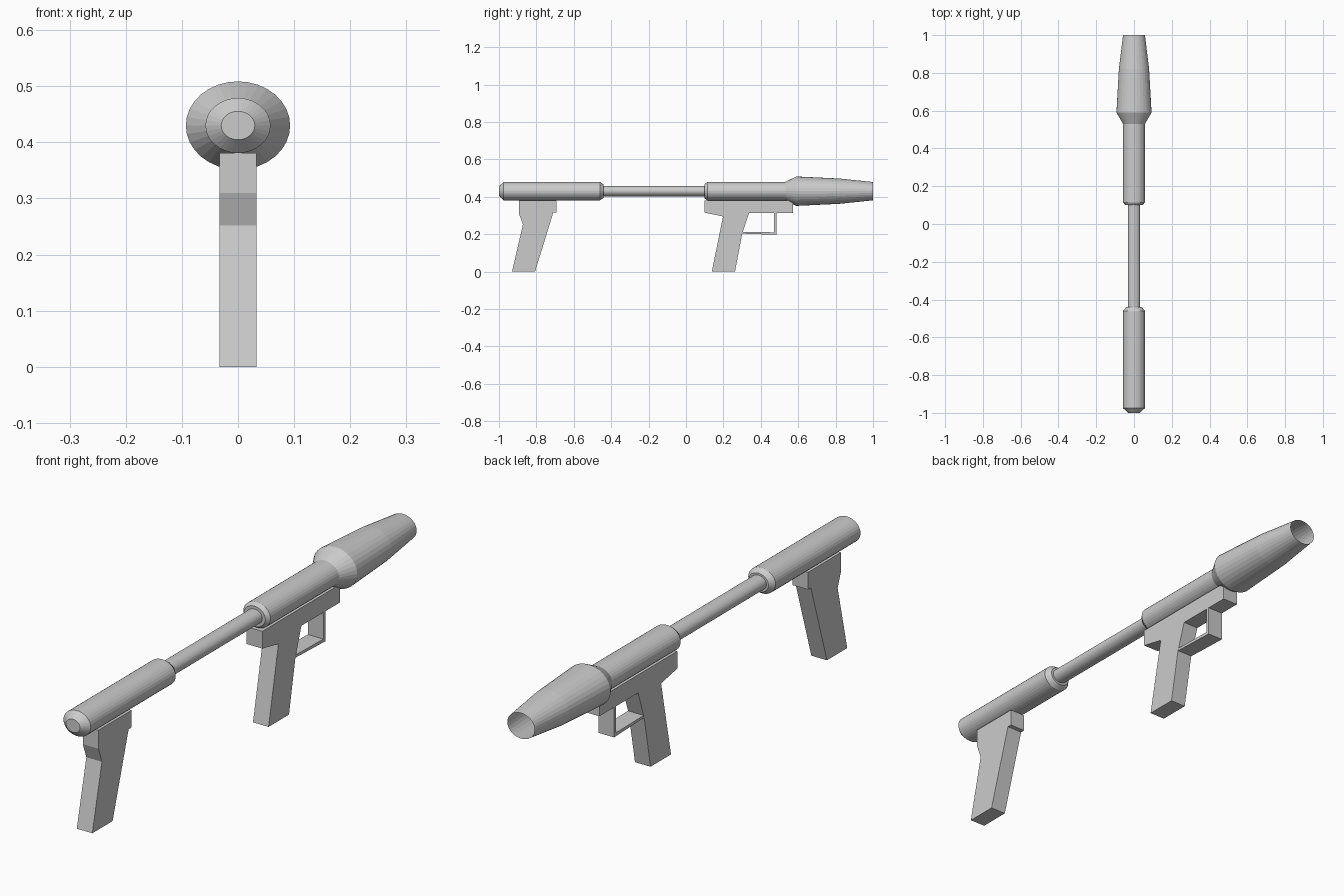
import bpy, bmesh, math

if "Cube" in bpy.data.objects:
    bpy.data.objects.remove(bpy.data.objects["Cube"])

SIDES = 32
AXIS_Z = 0.43      # height of the barrel axis
SQUASH = 0.845     # tubes are slightly flattened ellipses
HALF_W = 0.033     # half thickness of the grips


def finish(name, bm):
    me = bpy.data.meshes.new(name)
    bm.to_mesh(me)
    bm.free()
    ob = bpy.data.objects.new(name, me)
    bpy.context.collection.objects.link(ob)
    return ob


def lathe(name, profile, cap_back=False):
    """Revolve (y, radius) points around the barrel axis."""
    bm = bmesh.new()
    rings = []
    for y, r in profile:
        rings.append([bm.verts.new((r * math.cos(a), y, AXIS_Z + SQUASH * r * math.sin(a)))
                      for a in (2 * math.pi * i / SIDES for i in range(SIDES))])
    for lo, hi in zip(rings, rings[1:]):
        for i in range(SIDES):
            j = (i + 1) % SIDES
            bm.faces.new((lo[i], hi[i], hi[j], lo[j]))
    if cap_back:
        bm.faces.new(rings[0])
    return finish(name, bm)


def slab(name, outline):
    """Extrude a (y, z) outline across the width of the grips."""
    bm = bmesh.new()
    face = bm.faces.new([bm.verts.new((-HALF_W, y, z)) for y, z in outline])
    ext = bmesh.ops.extrude_face_region(bm, geom=[face])
    verts = [g for g in ext["geom"] if isinstance(g, bmesh.types.BMVert)]
    bmesh.ops.translate(bm, verts=verts, vec=(2 * HALF_W, 0, 0))
    bmesh.ops.recalc_face_normals(bm, faces=bm.faces)
    return finish(name, bm)


# Barrel assembly
lathe("rear_tube", [(-1.0, 0.03), (-0.975, 0.058), (-0.46, 0.058),
                    (-0.44, 0.042), (-0.44, 0.033)], cap_back=True)
lathe("connecting_rod", [(-0.44, 0.033), (0.10, 0.033)])
lathe("front_tube", [(0.10, 0.033), (0.10, 0.046), (0.115, 0.058), (0.53, 0.058)])
# Open, hollow muzzle
lathe("muzzle", [(0.53, 0.058), (0.59, 0.093), (0.82, 0.080), (1.0, 0.058)])

# Grips
slab("rear_grip", [(-0.893, 0.381), (-0.893, 0.31), (-0.872, 0.252), (-0.93, 0),
                   (-0.807, 0), (-0.71, 0.315), (-0.692, 0.315), (-0.692, 0.381)])
slab("front_grip", [(0.10, 0.381), (0.10, 0.315), (0.198, 0.295), (0.138, 0),
                    (0.262, 0), (0.30, 0.2), (0.337, 0.312), (0.572, 0.312),
                    (0.572, 0.381)])
# Trigger guard
slab("trigger_guard", [(0.302, 0.203), (0.483, 0.197), (0.483, 0.312), (0.470, 0.312),
                       (0.470, 0.210), (0.304, 0.213)])
